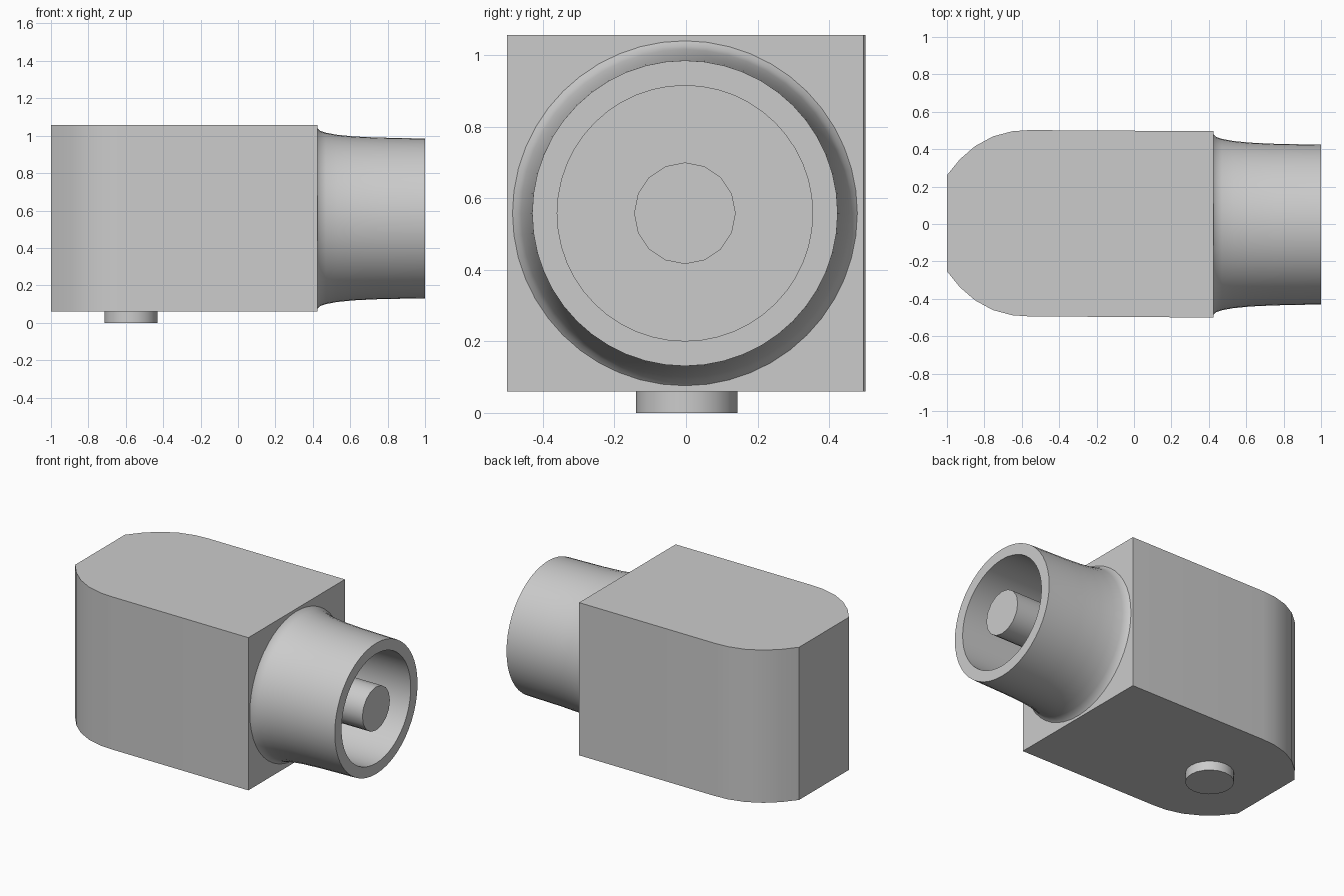
import bpy, bmesh, math
from mathutils import Vector

cube = bpy.data.objects.get("Cube")
if cube:
    bpy.data.objects.remove(cube, do_unlink=True)

grey = bpy.data.materials.new("light_grey")
grey.use_nodes = True
COLOUR = (0.6, 0.6, 0.6, 1)
grey.diffuse_color = COLOUR
grey.node_tree.nodes["Principled BSDF"].inputs["Base Color"].default_value = COLOUR

AXIS_Z = 0.558            # height of the socket axis
BOTTOM, TOP = 0.06, 1.057  # body extents
FACE_X = 0.425            # body face carrying the socket


def finish(bm, name, angle=30):
    """Turn a bmesh into a grey object, smooth except at sharp edges."""
    bmesh.ops.recalc_face_normals(bm, faces=bm.faces[:])
    mesh = bpy.data.meshes.new(name)
    bm.to_mesh(mesh)
    bm.free()
    mesh.materials.append(grey)
    obj = bpy.data.objects.new(name, mesh)
    bpy.context.collection.objects.link(obj)
    bpy.ops.object.select_all(action='DESELECT')
    obj.select_set(True)
    bpy.context.view_layer.objects.active = obj
    bpy.ops.object.shade_smooth_by_angle(angle=math.radians(angle))
    return obj


def extrude_outline(name, points, z0, z1):
    """Prism from a plan outline."""
    bm = bmesh.new()
    face = bm.faces.new([bm.verts.new((x, y, z0)) for x, y in points])
    new = bmesh.ops.extrude_face_region(bm, geom=[face])["geom"]
    top = [v for v in new if isinstance(v, bmesh.types.BMVert)]
    bmesh.ops.translate(bm, verts=top, vec=(0, 0, z1 - z0))
    return finish(bm, name)


def lathe(name, profile, origin, axis, segments):
    """Spin (distance along axis, radius) points; radius 0 closes an end."""
    axis, origin = Vector(axis), Vector(origin)
    side = Vector((0, 1, 0))
    bm = bmesh.new()
    verts = [bm.verts.new(origin + axis * d + side * r) for d, r in profile]
    edges = [bm.edges.new(pair) for pair in zip(verts, verts[1:])]
    bmesh.ops.spin(bm, geom=verts + edges, cent=origin, axis=axis,
                   angle=math.tau, steps=segments, use_merge=True)
    bmesh.ops.remove_doubles(bm, verts=bm.verts[:], dist=1e-5)
    return finish(bm, name)


# Body: block with a rounded, flat-tipped rear and very slightly skewed sides
rounding = [(-0.56, 0.498), (-0.65, 0.492), (-0.755, 0.464),
            (-0.85, 0.412), (-0.93, 0.343), (-1.0, 0.257)]
outline = [(FACE_X, -0.5), (FACE_X, 0.496)]
outline += [(x, y + 0.004) for x, y in rounding]
outline += [(x, 0.004 - y) for x, y in reversed(rounding)]
extrude_outline("body", outline, BOTTOM, TOP)

# Socket: flared collar with a straight bore that ends at the body face
lathe("socket_collar",
      [(FACE_X, 0.482), (0.44, 0.468), (0.47, 0.458), (0.53, 0.447),
       (0.62, 0.438), (0.75, 0.432), (1.0, 0.427), (1.0, 0.357), (FACE_X, 0.357)],
      (0, -0.003, AXIS_Z), (1, 0, 0), 48)

# Centre pin, flush with the collar rim
lathe("centre_pin", [(FACE_X, 0.142), (1.0, 0.142), (1.0, 0)],
      (0, -0.003, AXIS_Z), (1, 0, 0), 16)

# Round button underneath
lathe("bottom_button", [(BOTTOM, 0.142), (0, 0.142), (0, 0)],
      (-0.573, 0.002, 0), (0, 0, 1), 20)
